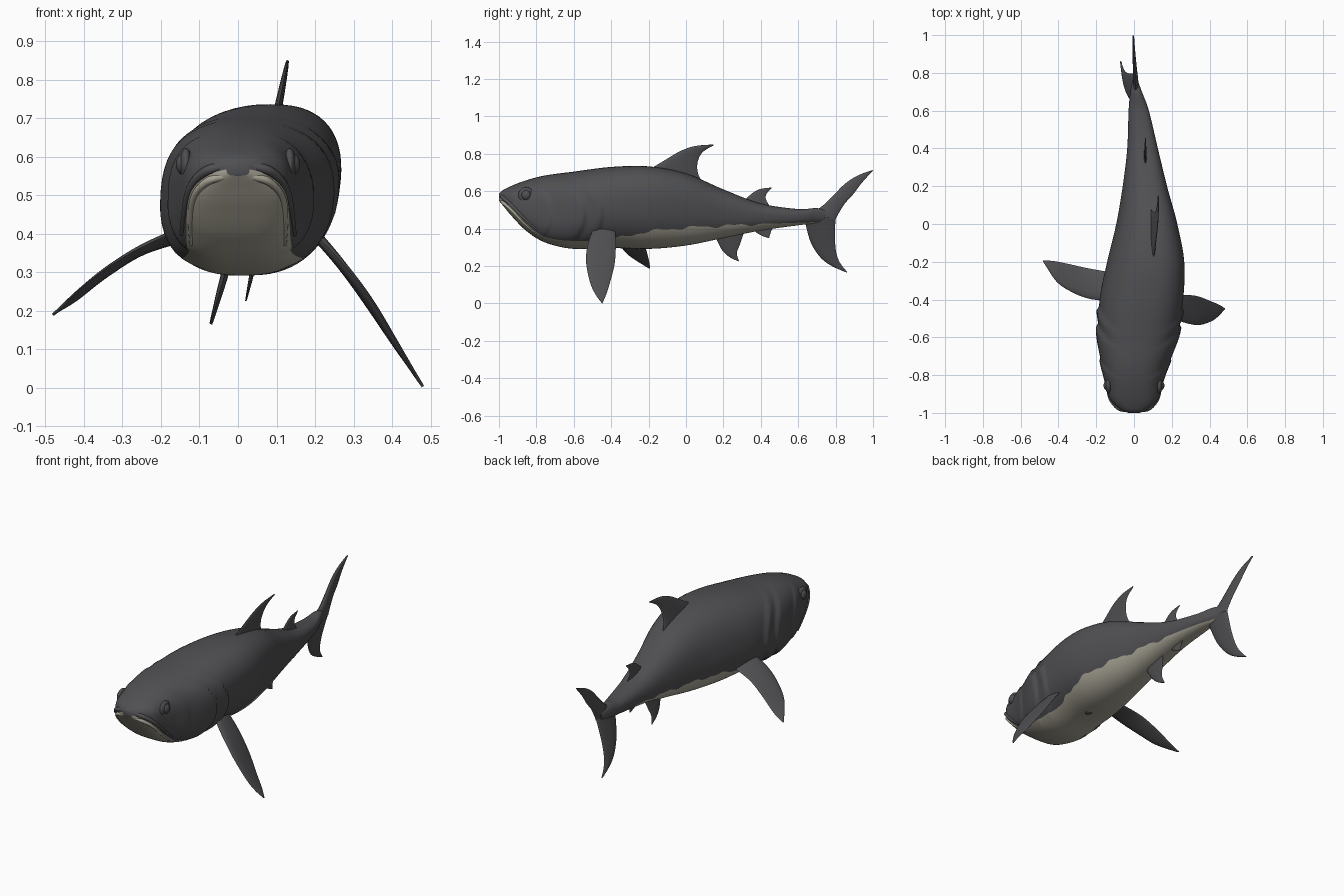
import bpy, bmesh, math
from mathutils import Vector

if "Cube" in bpy.data.objects:
    bpy.data.objects.remove(bpy.data.objects["Cube"])


def material(name, colour):
    mat = bpy.data.materials.new(name)
    mat.use_nodes = True
    mat.diffuse_color = (*colour, 1)
    bsdf = mat.node_tree.nodes["Principled BSDF"]
    bsdf.inputs["Base Color"].default_value = (*colour, 1)
    bsdf.inputs["Roughness"].default_value = 0.7
    return mat


DARK = material("slate grey", (0.08, 0.08, 0.086))
PALE = material("belly cream", (0.39, 0.37, 0.30))


def finish(name, bm, mats, angle=50):
    bmesh.ops.recalc_face_normals(bm, faces=bm.faces)
    mesh = bpy.data.meshes.new(name)
    bm.to_mesh(mesh)
    bm.free()
    obj = bpy.data.objects.new(name, mesh)
    bpy.context.collection.objects.link(obj)
    for mat in mats:
        mesh.materials.append(mat)
    bpy.ops.object.select_all(action="DESELECT")
    obj.select_set(True)
    bpy.context.view_layer.objects.active = obj
    bpy.ops.object.shade_smooth_by_angle(angle=math.radians(angle))
    return obj


def spline(rows, t):
    """Smooth interpolation through rows of numbers, t counted in rows."""
    last = len(rows) - 1
    i = min(int(t), last - 1)
    f = t - i
    a, b, c, d = (rows[max(0, min(last, i + k))] for k in (-1, 0, 1, 2))
    return [q + 0.5 * f * (r - p + f * (2 * p - 5 * q + 4 * r - s + f * (3 * (q - r) + s - p)))
            for p, q, r, s in zip(a, b, c, d)]


def step(lo, hi, v):
    v = max(0, min(1, (v - lo) / (hi - lo)))
    return v * v * (3 - 2 * v)


# Body stations: y, centre x, half width, top, bottom, belly colour line
BODY = [
    (-1.0, 0, .03, .585, .55, .567), (-.98, 0, .075, .605, .525, .553),
    (-.93, 0, .125, .63, .465, .51), (-.85, 0, .152, .66, .385, .425),
    (-.75, .005, .178, .685, .325, .355), (-.6, .02, .208, .705, .292, .335),
    (-.4, .037, .218, .73, .298, .345), (-.2, .06, .2, .733, .292, .385),
    (0, .067, .158, .695, .31, .405), (.2, .06, .115, .61, .35, .415),
    (.4, .05, .08, .535, .39, .425), (.6, .03, .053, .505, .418, .432),
    (.7, .015, .03, .51, .43, .437), (.77, .01, .01, .49, .445, .45)]


def power(v, p):
    return math.copysign(abs(v) ** p, v)


def exponent(y, lower):
    return 0.62 + 0.24 * step(-.9, -.45, y) if lower else 0.82


def relief(y, z):
    """Raised gill covers, cheek plates and nape."""
    total = 0
    for edge, length, amount in ((-.44, .1, .012), (-.53, .2, .013), (-.71, .1, .006)):
        d = edge - 3 * (z - .48) ** 2 - y
        total += amount * step(0, .012, d) * (1 - step(.01, length, d))
    return total * step(.29, .35, z) * (1 - .6 * step(.62, .7, z))


def body_point(row, angle):
    y, cx, w, top, bot, _ = row
    p = exponent(y, math.sin(angle) < 0)
    x = w * power(math.cos(angle), p)
    z = (top + bot) / 2 + (top - bot) / 2 * power(math.sin(angle), p)
    grow = 1 + relief(y, z) / max(w, .05)
    return Vector((cx + x * grow + .13 * (z - .5) * step(-.8, -.3, y), y, z))


def angle_at(row, z):
    y, _, _, top, bot, _ = row
    s = (z - (top + bot) / 2) / ((top - bot) / 2)
    s = max(-.97, min(.97, s))
    return math.asin(power(s, 1 / exponent(y, s < 0)))


def row_at(y):
    lo, hi = 0, len(BODY) - 1
    for _ in range(30):
        mid = (lo + hi) / 2
        lo, hi = (mid, hi) if spline(BODY, mid)[0] < y else (lo, mid)
    return spline(BODY, lo)


def side_point(y, z, side):
    row = row_at(y)
    a = angle_at(row, z)
    return body_point(row, a if side > 0 else math.pi - a)


# Body: each ring has a vertex on the belly colour line
LOW, HIGH, SUB = 20, 44, 18
bm = bmesh.new()
rings = []
for k in range((len(BODY) - 1) * SUB + 1):
    row = spline(BODY, k / SUB)
    y = row[0]
    wave = .006 * (math.sin(y * 31) + .6 * math.sin(y * 67)) * step(-.5, -.3, y) * (1 - step(.3, .5, y))
    a = angle_at(row, row[5] + wave)
    span = math.pi - 2 * a
    angles = [a + span * i / HIGH for i in range(HIGH)]
    angles += [math.pi - a + (2 * math.pi - span) * i / LOW for i in range(LOW)]
    rings.append([bm.verts.new(body_point(row, t)) for t in angles])
count = LOW + HIGH
for r, s in zip(rings, rings[1:]):
    for i in range(count):
        j = (i + 1) % count
        face = bm.faces.new((r[i], r[j], s[j], s[i]))
        face.material_index = 1 if i >= HIGH else 0
bm.faces.new(rings[0])
bm.faces.new(rings[-1])
finish("body", bm, [DARK, PALE], 65)


# Lips: tubes following the mouth arch
def lip(name, mat, lift, radius):
    ys = [-.8, -.84, -.88, -.92, -.95, -.97, -.982]
    side = [side_point(y, row_at(y)[5] + lift, 1) for y in ys]
    path = side + [Vector((0, -.986, .568 + lift))]
    path += [Vector((-v.x, v.y, v.z)) for v in reversed(side)]
    curve = bpy.data.curves.new(name, "CURVE")
    curve.dimensions = "3D"
    curve.bevel_depth = radius
    curve.bevel_resolution = 3
    curve.use_fill_caps = True
    line = curve.splines.new("NURBS")
    line.points.add(len(path) - 1)
    line.use_endpoint_u = True
    for i, (point, v) in enumerate(zip(line.points, path)):
        point.co = (*v, 1)
        point.radius = .35 + .65 * math.sin(math.pi * i / (len(path) - 1))
    curve.materials.append(mat)
    bpy.context.collection.objects.link(bpy.data.objects.new(name, curve))


lip("upper_lip", DARK, .014, .013)
lip("lower_lip", PALE, -.012, .011)


def ball(name, centre, size, mat):
    bm = bmesh.new()
    bmesh.ops.create_uvsphere(bm, u_segments=24, v_segments=14, radius=1)
    for v in bm.verts:
        v.co = Vector(centre) + Vector(a * b for a, b in zip(v.co, size))
    finish(name, bm, [mat])


# Eyes: a low socket bulge with the eyeball in it
for side, label in ((1, "left"), (-1, "right")):
    spot = side_point(-.855, .58, side)
    ball(label + "_eye_socket", spot - Vector((side * .008, 0, 0)), (.016, .042, .042), DARK)
    ball(label + "_eye", spot, (.018, .025, .027), DARK)

ball("belly_vent", (.045, -.33, .298), (.018, .022, .006), DARK)


# Fins: lens-shaped sections between leading and trailing edge points
def fin(name, rows, thick):
    bm = bmesh.new()
    sections = []
    steps, half = 8 * (len(rows) - 1), 8
    for k in range(steps + 1):
        t = k / 8
        row = spline(rows, t)
        lead, trail = Vector(row[:3]), Vector(row[3:])
        ahead = spline(rows, min(t + .1, len(rows) - 1))
        behind = spline(rows, max(t - .1, 0))
        along = Vector(ahead[:3]) + Vector(ahead[3:]) - Vector(behind[:3]) - Vector(behind[3:])
        normal = (trail - lead).cross(along).normalized()
        depth = thick * (1 - .75 * k / steps)
        ring = []
        for i in range(2 * half):
            a = math.pi * i / half
            mid = (1 - math.cos(a)) / 2
            off = math.sin(a) * depth * (1 - .5 * mid)
            ring.append(bm.verts.new(lead.lerp(trail, mid) + normal * off))
        sections.append(ring)
    for r, s in zip(sections, sections[1:]):
        for i in range(2 * half):
            j = (i + 1) % (2 * half)
            bm.faces.new((r[i], r[j], s[j], s[i]))
    bm.faces.new(sections[0])
    bm.faces.new(sections[-1])
    finish(name, bm, [DARK])


def flat_fin(name, rows, thick, x_of):
    fin(name, [(x_of(b), a, b, x_of(d), c, d) for a, b, c, d in rows], thick)


flat_fin("dorsal_fin", [
    (-.24, .69, .14, .58), (-.12, .762, .075, .67), (-.03, .815, .06, .74),
    (.05, .842, .085, .805), (.145, .85, .15, .847)], .016, lambda z: .105 + .2 * (z - .73))
flat_fin("rear_dorsal_fin", [
    (.27, .51, .47, .49), (.34, .578, .43, .55), (.39, .61, .43, .585),
    (.455, .62, .458, .616)], .01, lambda z: .06)
flat_fin("anal_fin", [
    (.15, .37, .31, .38), (.19, .29, .288, .315), (.23, .25, .272, .27),
    (.28, .225, .283, .228)], .01, lambda z: .05 + .22 * (z - .36))
flat_fin("finlet", [
    (.34, .41, .47, .41), (.39, .37, .455, .385), (.44, .35, .445, .352)], .008, lambda z: .045)
flat_fin("upper_tail_lobe", [
    (.63, .465, .8, .45), (.72, .515, .815, .48), (.78, .57, .85, .535),
    (.85, .64, .895, .585), (.92, .685, .94, .645), (.995, .713, .999, .71)],
    .02, lambda z: .012 - .06 * (z - .45))
flat_fin("lower_tail_lobe", [
    (.63, .465, .8, .46), (.645, .4, .797, .4), (.67, .32, .797, .33),
    (.72, .245, .805, .265), (.78, .2, .825, .215), (.86, .165, .862, .168)],
    .02, lambda z: .012 - .28 * (.46 - z))

fin("left_pectoral_fin", [
    (.19, -.49, .41, .19, -.38, .41), (.26, -.52, .335, .26, -.375, .32),
    (.34, -.535, .235, .335, -.382, .21), (.41, -.515, .12, .41, -.41, .1),
    (.45, -.485, .05, .452, -.428, .045), (.48, -.45, .003, .48, -.446, .003)], .018)
fin("right_pectoral_fin", [
    (-.13, -.41, .42, -.1, -.26, .39), (-.24, -.395, .37, -.24, -.235, .35),
    (-.33, -.36, .318, -.34, -.213, .288), (-.41, -.305, .257, -.42, -.197, .225),
    (-.48, -.2, .19, -.481, -.192, .189)], .018)
